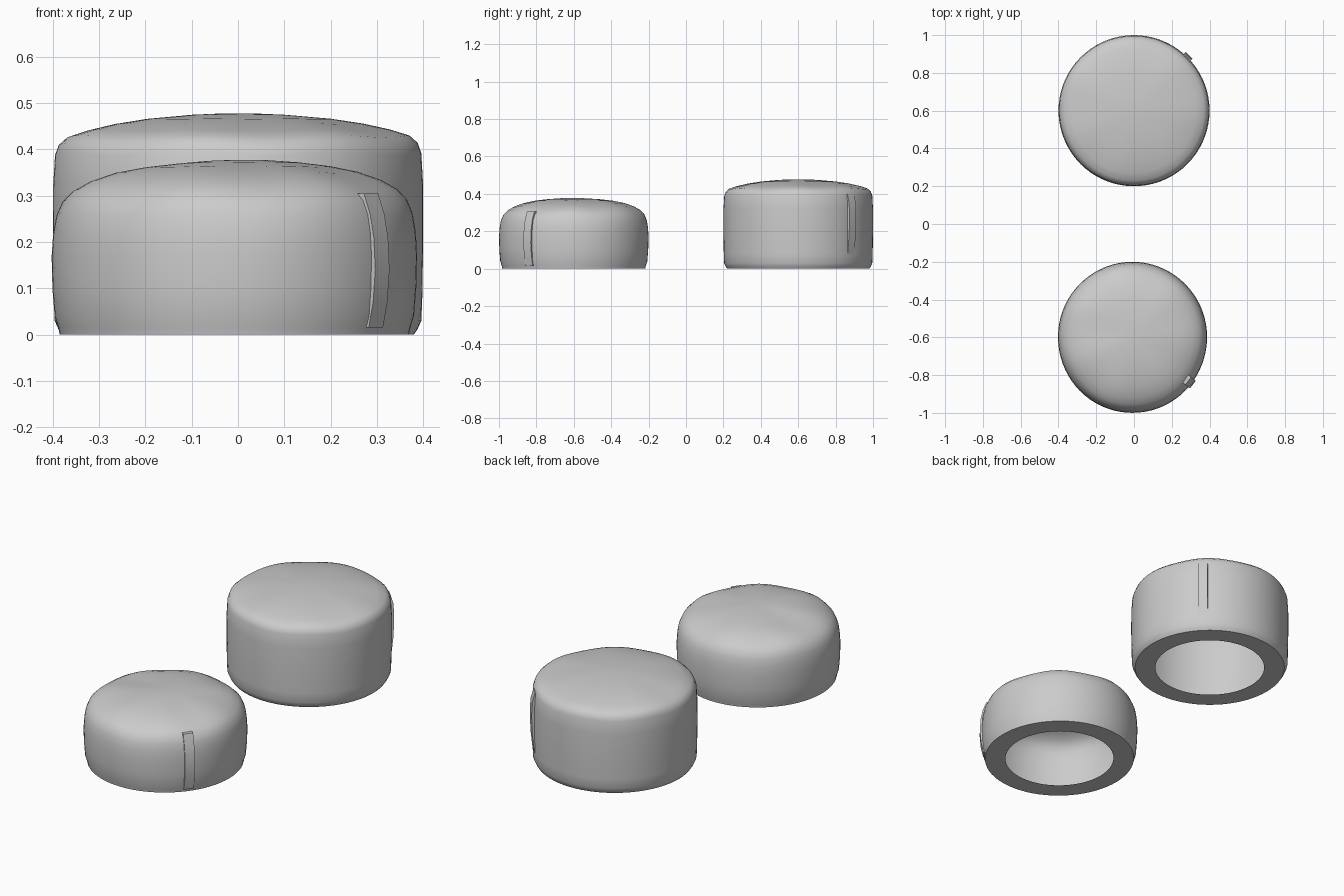
import bpy, bmesh
from math import sin, cos, pi, radians, exp
from mathutils import Vector

if "Cube" in bpy.data.objects:
    bpy.data.objects.remove(bpy.data.objects["Cube"])

SEGMENTS = 72


def make_object(name, bm, angle):
    bmesh.ops.recalc_face_normals(bm, faces=bm.faces)
    mesh = bpy.data.meshes.new(name)
    bm.to_mesh(mesh)
    bm.free()
    ob = bpy.data.objects.new(name, mesh)
    bpy.context.collection.objects.link(ob)
    bpy.ops.object.select_all(action='DESELECT')
    ob.select_set(True)
    bpy.context.view_layer.objects.active = ob
    bpy.ops.object.shade_smooth_by_angle(angle=radians(angle))
    return ob


def cushion(name, profile, centre, radius_x, sag, dent):
    """Lathed soft shell, open underneath inside a flat base ring."""
    bm = bmesh.new()
    rings = []
    top = profile[-1][1]
    for r, z in profile:
        ring = []
        for i in range(SEGMENTS):
            a = 2 * pi * i / SEGMENTS
            soft = sag * (z / top) ** 2          # fabric slump, none at the base
            rr = r + soft * 0.4 * (sin(5 * a) + sin(3 * a + 1) - 1) * r
            x, y = rr * cos(a) * radius_x / 0.4, rr * sin(a)
            zz = z + soft * sin(7 * a + 2) * (r / 0.4) ** 3
            if z > top * 0.7:                    # shallow seat dent
                zz -= dent * exp(-((x + 0.17) ** 2 + (y - 0.06) ** 2) / 0.012)
            ring.append(bm.verts.new((centre[0] + x, centre[1] + y, zz)))
        rings.append(ring)
    for lower, upper in zip(rings, rings[1:]):
        for i in range(SEGMENTS):
            j = (i + 1) % SEGMENTS
            bm.faces.new((lower[i], lower[j], upper[j], upper[i]))
    bm.faces.new(rings[-1])
    return make_object(name, bm, 40)


def side_strap(name, path, centre, angle, width=0.05, depth=0.045):
    """Raised vertical band that follows the cushion wall."""
    a = radians(angle)
    out, side = Vector((cos(a), sin(a), 0)), Vector((-sin(a), cos(a), 0))
    bm = bmesh.new()
    rows = []
    for r, z in path:
        base = Vector((centre[0], centre[1], z))
        rows.append([bm.verts.new(base + out * (r - d) + side * s * width / 2)
                     for d, s in ((depth, -1), (0, -1), (0, 1), (depth, 1))])
    for low, high in zip(rows, rows[1:]):
        for i in range(4):
            j = (i + 1) % 4
            bm.faces.new((low[i], low[j], high[j], high[i]))
    bm.faces.new(rows[0])
    bm.faces.new(rows[-1])
    return make_object(name, bm, 35)


# Tall pouf at the back
cushion("tall_pouf",
        [(0.277, 0.0), (0.38, 0.0), (0.388, 0.012), (0.396, 0.03), (0.398, 0.08),
         (0.4, 0.2), (0.4, 0.32), (0.396, 0.39), (0.388, 0.412), (0.37, 0.428),
         (0.33, 0.441), (0.27, 0.455), (0.2, 0.466), (0.1, 0.475), (0.03, 0.478)],
        (0.0, 0.6), 0.4, 0.004, 0.0)
side_strap("tall_pouf_strap",
           [(0.385, 0.02), (0.4, 0.09), (0.41, 0.18), (0.413, 0.28),
            (0.41, 0.35), (0.396, 0.4)], (0.0, 0.6), 45)

# Short pouf at the front
cushion("short_pouf",
        [(0.277, 0.0), (0.382, 0.0), (0.385, 0.015), (0.393, 0.04), (0.398, 0.1),
         (0.4, 0.17), (0.397, 0.22), (0.39, 0.26), (0.377, 0.29), (0.355, 0.312),
         (0.32, 0.332), (0.27, 0.35), (0.21, 0.363), (0.14, 0.372),
         (0.07, 0.377), (0.02, 0.378)],
        (-0.008, -0.6), 0.395, 0.007, 0.012)
side_strap("short_pouf_strap",
           [(0.388, 0.015), (0.4, 0.07), (0.406, 0.14), (0.402, 0.21),
            (0.392, 0.26), (0.375, 0.305)], (-0.008, -0.6), -38)
